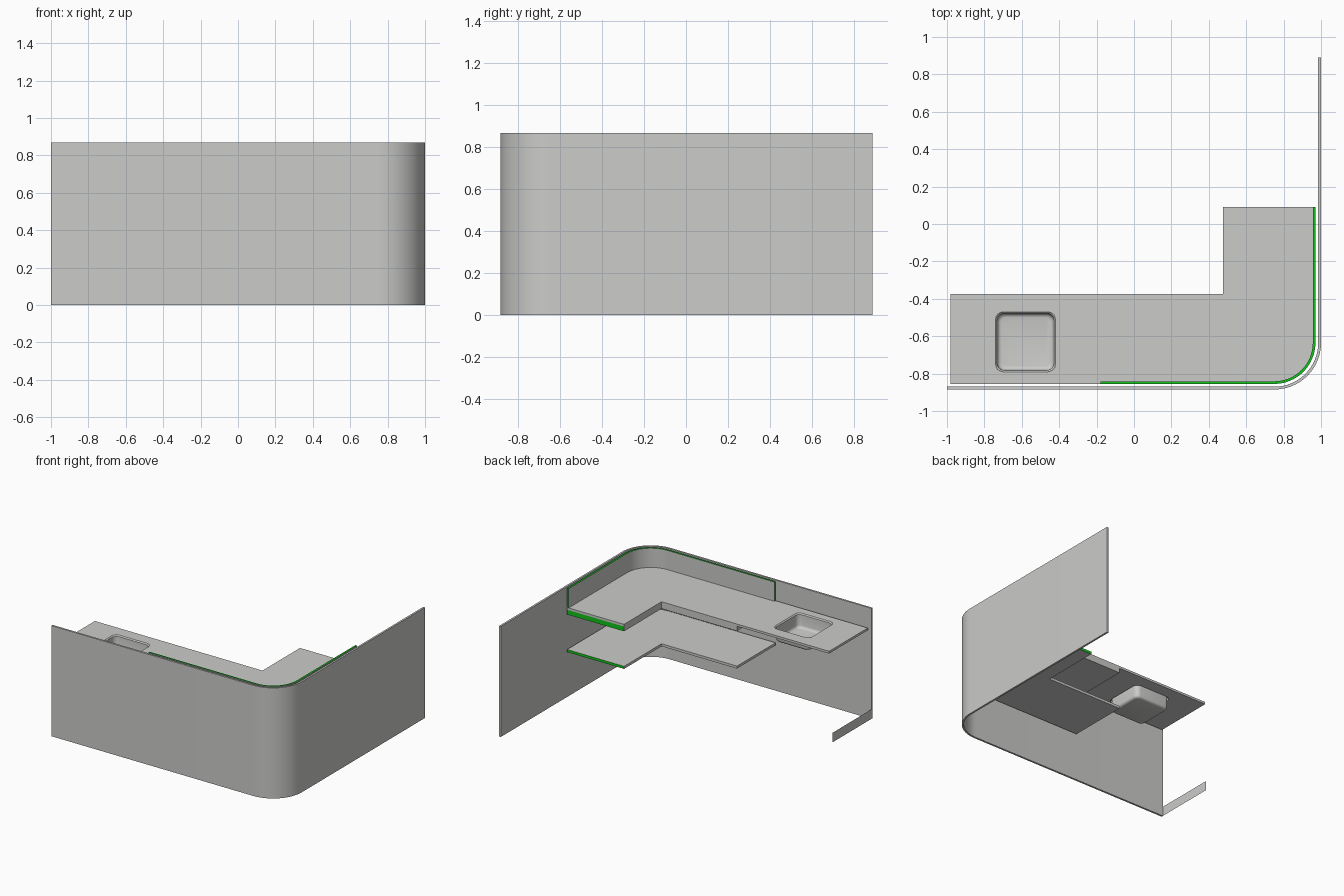
import bpy, bmesh, math
from mathutils import Vector

if "Cube" in bpy.data.objects:
    bpy.data.objects.remove(bpy.data.objects["Cube"], do_unlink=True)


def material(name, color):
    m = bpy.data.materials.new(name)
    m.use_nodes = True
    m.diffuse_color = color
    m.node_tree.nodes["Principled BSDF"].inputs["Base Color"].default_value = color
    return m


GREY = material("light grey laminate", (0.6, 0.6, 0.59, 1))
GREEN = material("green edging", (0.005, 0.55, 0.01, 1))
CX, CY = 0.75, -0.635          # shared centre of the rounded corner
parts = []


def finish(name, bm, is_green=None):
    for f in bm.faces:
        if is_green and is_green(f.normal, f.calc_center_median()):
            f.material_index = 1
    me = bpy.data.meshes.new(name)
    bm.to_mesh(me)
    bm.free()
    me.materials.append(GREY)
    if is_green:
        me.materials.append(GREEN)
    ob = bpy.data.objects.new(name, me)
    bpy.context.collection.objects.link(ob)
    parts.append(ob)
    return ob


def arc(cx, cy, r, start, sweep=90, n=16):
    angles = [math.radians(start + sweep * i / n) for i in range(n + 1)]
    return [(cx + r * math.cos(a), cy + r * math.sin(a)) for a in angles]


def rounded_rect(cx, cy, hx, hy, r):
    pts = []
    for sx, sy, start in ((1, 1, 0), (-1, 1, 90), (-1, -1, 180), (1, -1, 270)):
        pts += arc(cx + sx * (hx - r), cy + sy * (hy - r), r, start, n=6)
    return pts


def loop(bm, pts, z):
    vs = [bm.verts.new((x, y, z)) for x, y in pts]
    return vs, [bm.edges.new((vs[i - 1], vs[i])) for i in range(len(vs))]


def slab(name, outlines, z0, z1, is_green=None):
    """Fill outlines (the first is the border, the rest are holes) and extrude."""
    bm = bmesh.new()
    edges = [e for pts in outlines for e in loop(bm, pts, z0)[1]]
    bmesh.ops.triangle_fill(bm, edges=edges, use_beauty=True)
    out = bmesh.ops.extrude_face_region(bm, geom=bm.faces[:])["geom"]
    top = [g for g in out if isinstance(g, bmesh.types.BMVert)]
    bmesh.ops.translate(bm, verts=top, vec=Vector((0, 0, z1 - z0)))
    bmesh.ops.recalc_face_normals(bm, faces=bm.faces[:])
    bm.normal_update()
    return finish(name, bm, is_green)


def bent_strip(x0, y1, r, thick):
    """Plan of an upright panel that follows the rounded corner."""
    def side(rad):
        return [(x0, CY - rad)] + arc(CX, CY, rad, 270) + [(CX + rad, y1)]
    return side(r) + side(r - thick)[::-1]


def strip(name, x0, y1, r, thick, z0, z1, is_green=None):
    """Upright panel built as quads along the bent plan."""
    bm = bmesh.new()
    pts = bent_strip(x0, y1, r, thick)
    n = len(pts)
    lo, hi = loop(bm, pts, z0)[0], loop(bm, pts, z1)[0]
    for i in range(n):
        bm.faces.new((lo[i - 1], lo[i], hi[i], hi[i - 1]))
    for i in range(n // 2 - 1):
        for v in (lo, hi):
            bm.faces.new((v[i], v[i + 1], v[n - 2 - i], v[n - 1 - i]))
    bmesh.ops.recalc_face_normals(bm, faces=bm.faces[:])
    bm.normal_update()
    return finish(name, bm, is_green)


# Tall outer screen
strip("front_screen", -1, 0.89, 0.25, 0.015, 0, 0.868)

# Raised inner panel with green top and ends
SPLIT, END, TOP = -0.18, 0.09, 0.715
strip("inner_panel", SPLIT, END, 0.22, 0.014, TOP, 0.866,
      lambda n, c: n.z > 0.9 or (n.x < -0.9 and c.x < SPLIT + 0.01)
      or (n.y > 0.9 and c.y > END - 0.01))

# L-shaped worktop, its thick under layer and the lower shelf
l_plan = ([(SPLIT, CY - 0.22)] + arc(CX, CY, 0.22, 270)
          + [(CX + 0.22, END), (0.475, END), (0.475, -0.375), (SPLIT, -0.375)])


def end_face(n, c):
    return n.y > 0.9 and c.y > 0


slab("worktop", [l_plan], 0.697, TOP)
slab("worktop_under_layer", [l_plan], 0.66, 0.697, end_face)
slab("lower_shelf", [l_plan], 0.365, 0.385, end_face)

# Sink counter with a rounded opening
SX, SY, SH = -0.58, -0.63, 0.16
border = [(-0.98, -0.855), (SPLIT, -0.855), (SPLIT, -0.375), (-0.98, -0.375)]
slab("sink_counter", [border, rounded_rect(SX, SY, SH, SH, 0.04)], 0.697, TOP)

# Sink bowl lofted from rounded rectangles, with a soft bottom edge
bm = bmesh.new()
rings = []
levels = [(0, TOP), (0.008, TOP - 0.008), (0.01, 0.625)]
levels += [(0.01 + 0.02 * (1 - math.cos(a)), 0.625 - 0.02 * math.sin(a))
           for a in (math.pi / 6, math.pi / 3, math.pi / 2)]
for inset, z in levels:
    h = SH - inset
    rings.append(loop(bm, rounded_rect(SX, SY, h, h, 0.042 - inset * 0.5), z)[0])
for a, b in zip(rings, rings[1:]):
    for i in range(len(a)):
        bm.faces.new((a[i - 1], a[i], b[i], b[i - 1]))
bm.faces.new(rings[-1])
bmesh.ops.recalc_face_normals(bm, faces=bm.faces[:])
finish("sink_bowl", bm)

# Thin kick plate at the open end
bm = bmesh.new()
bm.faces.new([bm.verts.new((-1, y, z)) for y, z in
              ((-0.872, 0), (-0.39, 0), (-0.39, 0.075), (-0.872, 0.075))])
finish("kick_plate", bm)

# Smooth the curves, keep the edges crisp
bpy.ops.object.select_all(action="DESELECT")
for ob in parts:
    ob.select_set(True)
bpy.context.view_layer.objects.active = parts[0]
bpy.ops.object.shade_smooth_by_angle(angle=math.radians(35))
